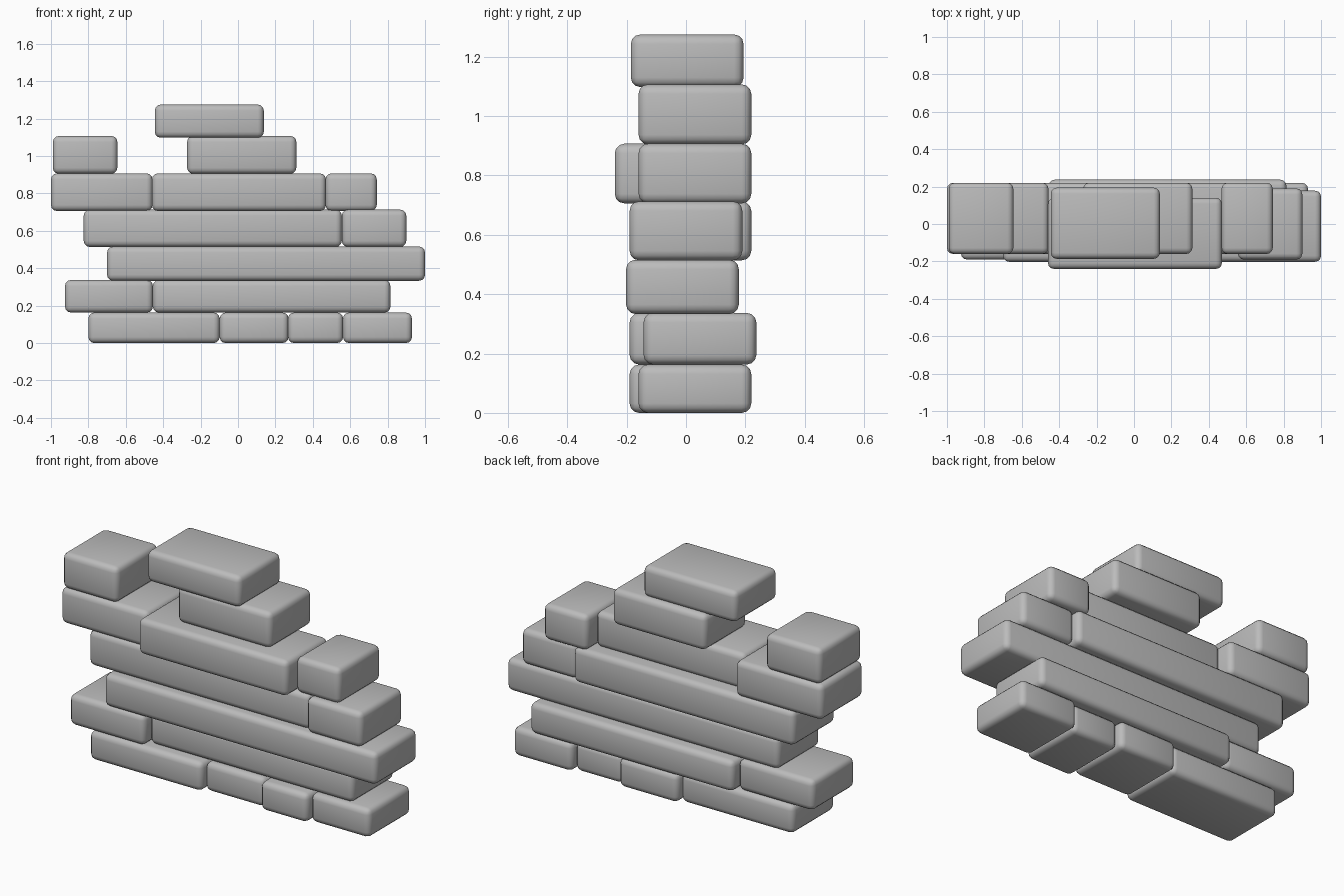
import bpy
import math

cube = bpy.data.objects.get("Cube")
if cube:
    bpy.data.objects.remove(cube, do_unlink=True)

stone = bpy.data.materials.new("grey stone")
stone.use_nodes = True
GREY = (0.5, 0.5, 0.5, 1)
stone.diffuse_color = GREY
stone.node_tree.nodes["Principled BSDF"].inputs["Base Color"].default_value = GREY


def block(name, x0, x1, y0, z0, z1, depth=0.38, radius=0.032):
    """Rounded stone given by its extents and front face."""
    bpy.ops.mesh.primitive_cube_add(
        size=1, location=((x0 + x1) / 2, y0 + depth / 2, (z0 + z1) / 2))
    ob = bpy.context.object
    ob.name = name
    ob.scale = (x1 - x0, depth, z1 - z0)
    bpy.ops.object.transform_apply(location=False, rotation=False, scale=True)
    ob.data.materials.append(stone)
    bevel = ob.modifiers.new("rounded edges", 'BEVEL')
    bevel.width = radius
    bevel.segments = 3
    bpy.ops.object.shade_smooth()
    return ob


# Front face positions of the staggered stones
MID, BACK, FAR, FRONT = -0.19, -0.16, -0.143, -0.24

# Courses from the ground up: bottom, top, stones (left end, right end, front)
courses = [
    (0.0, 0.163, [(-0.80, -0.098, MID), (-0.098, 0.27, BACK),
                  (0.268, 0.562, MID), (0.562, 0.93, BACK)]),
    (0.163, 0.337, [(-0.925, -0.455, MID), (-0.455, 0.815, FAR)]),
    (0.333, 0.516, [(-0.70, 1.0, -0.202)]),
    (0.514, 0.713, [(-0.825, 0.555, BACK), (0.555, 0.90, MID)]),
    (0.706, 0.907, [(-1.0, -0.457, BACK), (-0.46, 0.47, FRONT),
                    (0.468, 0.742, BACK)]),
    (0.905, 1.107, [(-0.99, -0.645, BACK), (-0.272, 0.312, BACK)]),
    (1.098, 1.275, [(-0.445, 0.138, -0.186)]),
]
for row, (z0, z1, stones) in enumerate(courses, 1):
    for n, (x0, x1, y0) in enumerate(stones, 1):
        block(f"course_{row}_stone_{n}", x0, x1, y0, z0, z1)
